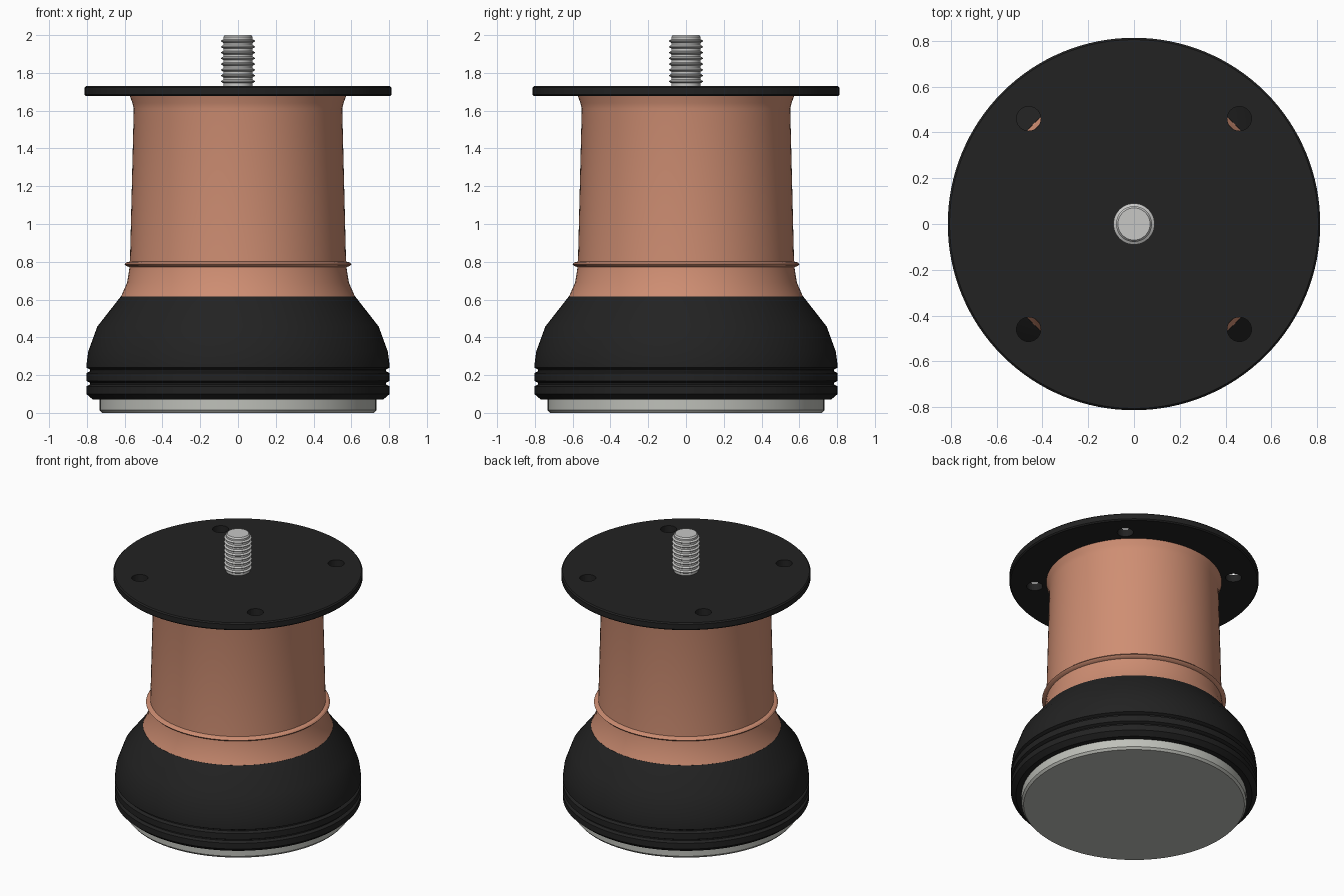
import bpy, bmesh, math
from mathutils import Matrix

cube = bpy.data.objects.get("Cube")
if cube:
    bpy.data.objects.remove(cube, do_unlink=True)


def material(name, rgb, rough=0.5):
    m = bpy.data.materials.new(name)
    m.use_nodes = True
    m.diffuse_color = (*rgb, 1)
    bsdf = m.node_tree.nodes["Principled BSDF"]
    bsdf.inputs["Base Color"].default_value = (*rgb, 1)
    bsdf.inputs["Roughness"].default_value = rough
    return m


copper = material("copper", (0.62, 0.27, 0.17))
black = material("black", (0.016, 0.016, 0.016))
steel = material("steel", (0.57, 0.57, 0.56))
pad_gray = material("pad gray", (0.52, 0.53, 0.49))


def smooth(obj):
    bpy.ops.object.select_all(action='DESELECT')
    obj.select_set(True)
    bpy.context.view_layer.objects.active = obj
    bpy.ops.object.shade_smooth_by_angle(angle=math.radians(30))


def lathe(name, profile, mat, segments=96):
    """Revolve (radius, height) points, listed bottom to top, and cap both ends."""
    bm = bmesh.new()
    rings = []
    for r, z in profile:
        rings.append([bm.verts.new((r * math.cos(a), r * math.sin(a), z))
                      for a in (math.tau * i / segments for i in range(segments))])
    for low, high in zip(rings, rings[1:]):
        for i in range(segments):
            j = (i + 1) % segments
            bm.faces.new((low[i], low[j], high[j], high[i]))
    bm.faces.new(rings[0][::-1])
    bm.faces.new(rings[-1])
    mesh = bpy.data.meshes.new(name)
    bm.to_mesh(mesh)
    bm.free()
    mesh.materials.append(mat)
    obj = bpy.data.objects.new(name, mesh)
    bpy.context.collection.objects.link(obj)
    smooth(obj)
    return obj


# Floor pad
lathe("floor_pad", [(0.72, 0), (0.733, 0.015), (0.733, 0.08)], pad_gray)

# Rubber foot with two grooves
foot = [(0.77, 0.072), (0.803, 0.1)]
for z in (0.155, 0.225):
    foot += [(0.803, z - 0.014), (0.783, z - 0.004), (0.783, z + 0.004), (0.803, z + 0.014)]
foot += [(0.803, 0.25), (0.793, 0.325), (0.745, 0.457), (0.62, 0.617)]
lathe("rubber_foot", foot, black)

# Copper column with flared ends and a raised bead
lathe("column", [(0.62, 0.615), (0.587, 0.69), (0.574, 0.772), (0.592, 0.778),
                 (0.6, 0.787), (0.592, 0.796), (0.572, 0.802), (0.552, 1.61),
                 (0.559, 1.64), (0.573, 1.68)], copper)

# Mounting plate with four bolt holes
plate = lathe("mounting_plate", [(0.805, 1.677), (0.813, 1.685), (0.813, 1.722),
                                 (0.805, 1.73)], black, 128)
bm = bmesh.new()
for x in (-0.46, 0.46):
    for y in (-0.46, 0.46):
        bmesh.ops.create_cone(bm, cap_ends=True, segments=32, radius1=0.053, radius2=0.053,
                              depth=0.2, matrix=Matrix.Translation((x, y, 1.7)))
mesh = bpy.data.meshes.new("hole_cutter")
bm.to_mesh(mesh)
bm.free()
mesh.materials.append(black)
cutter = bpy.data.objects.new("hole_cutter", mesh)
cutter.hide_render = True
bpy.context.collection.objects.link(cutter)
mod = plate.modifiers.new("bolt_holes", 'BOOLEAN')
mod.operation = 'DIFFERENCE'
mod.solver = 'EXACT'
mod.object = cutter
bpy.context.view_layer.objects.active = plate
bpy.ops.object.modifier_apply(modifier=mod.name)
bpy.data.objects.remove(cutter, do_unlink=True)
smooth(plate)

# Threaded stud
stud = [(0.078, 1.72)]
for i in range(8):
    z = 1.755 + i * 0.0305
    stud += [(0.078, z - 0.009), (0.09, z - 0.002), (0.09, z + 0.002), (0.078, z + 0.009)]
stud += [(0.078, 1.99), (0.07, 2.0)]
lathe("threaded_stud", stud, steel, 48)
